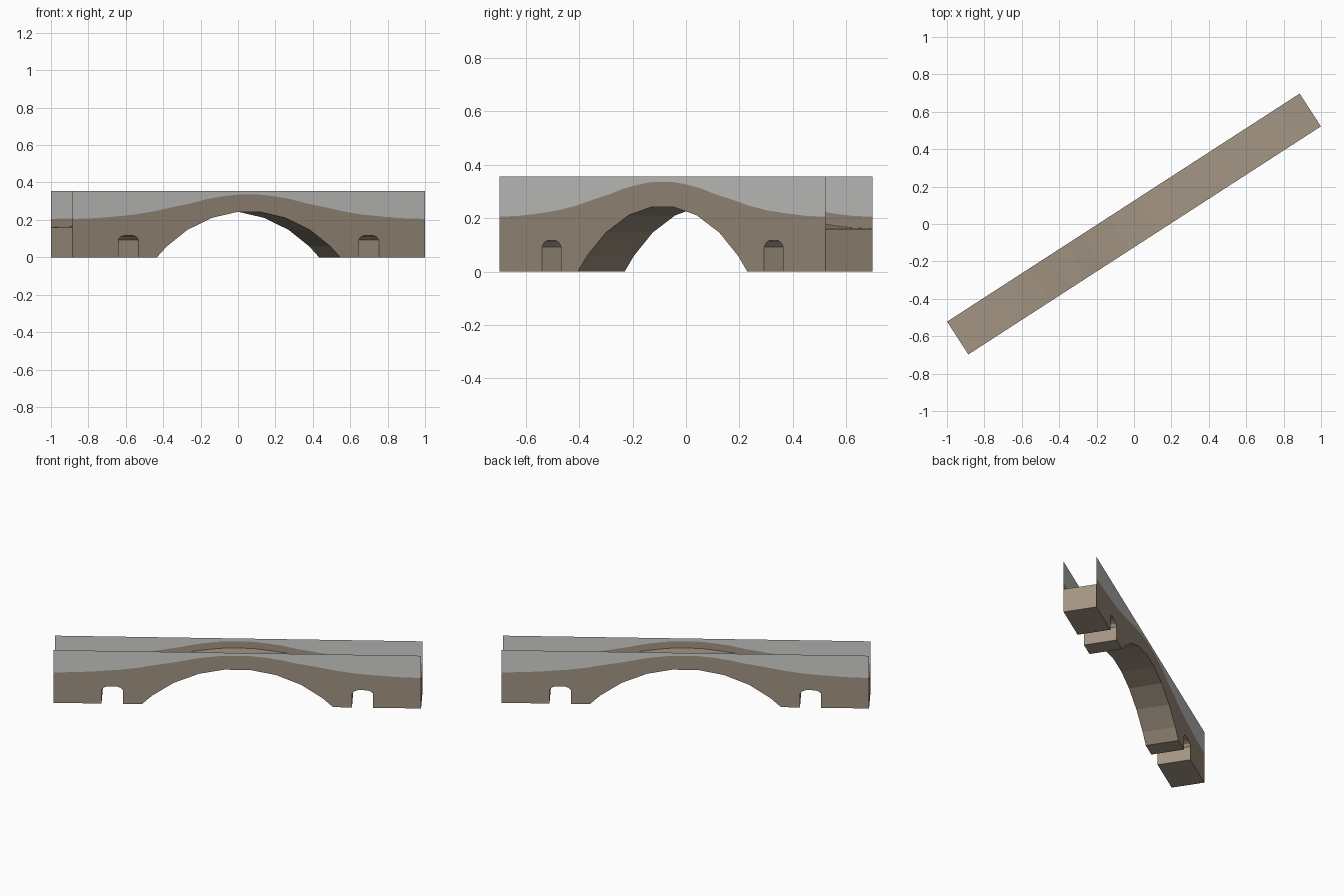
import bpy, bmesh, math

if "Cube" in bpy.data.objects:
    bpy.data.objects.remove(bpy.data.objects["Cube"])

ANGLE = math.radians(32.9)
HALF_LEN, HALF_W, TOP = 1.1225, 0.1045, 0.355
BAND = 0.045  # masonry band of the parapet above the deck


def material(name, rgb):
    m = bpy.data.materials.new(name)
    m.diffuse_color = (*rgb, 1)
    m.use_nodes = True
    m.node_tree.nodes["Principled BSDF"].inputs["Base Color"].default_value = m.diffuse_color
    return m


stone = material("brown stone", (0.37, 0.30, 0.23))
rail = material("pale grey rail", (0.64, 0.64, 0.63))


def finish(name, bm, mats):
    me = bpy.data.meshes.new(name)
    bm.to_mesh(me)
    bm.free()
    for m in mats:
        me.materials.append(m)
    ob = bpy.data.objects.new(name, me)
    ob.rotation_euler.z = ANGLE
    bpy.context.collection.objects.link(ob)
    return ob


def mirrored(half):
    """Profile listed from centre outwards -> full left-to-right profile."""
    return [(-u, z) for u, z in reversed(half)] + [p for p in half if p[0] > 0]


# Humped deck line, from the crown to the end
deck = mirrored([(0, 0.291), (0.09, 0.289), (0.18, 0.279), (0.27, 0.265),
                 (0.36, 0.245), (0.48, 0.224), (0.60, 0.201), (0.72, 0.184),
                 (0.86, 0.172), (0.98, 0.164), (HALF_LEN, 0.160)])

# Underside: main arch, then a small flood arch and pier feet on each side
R = 0.821
main = [(u, 0.245 - R + math.sqrt(R * R - u * u)) for u in (0.08, 0.235, 0.39, 0.52)]
small = [(0.765 + du, z) for du, z in
         ((-0.065, 0), (-0.065, 0.092), (-0.052, 0.108), (-0.028, 0.117),
          (0.028, 0.117), (0.052, 0.108), (0.065, 0.092), (0.065, 0))]
under = mirrored(main + [(0.584, 0)] + small + [(HALF_LEN, 0)])

# Bridge body: profile extruded across the width
bm = bmesh.new()
face = bm.faces.new([bm.verts.new((u, -HALF_W, z)) for u, z in under + deck[::-1]])
ext = bmesh.ops.extrude_face_region(bm, geom=[face], use_keep_orig=True)
bmesh.ops.translate(bm, vec=(0, 2 * HALF_W, 0),
                    verts=[g for g in ext["geom"] if isinstance(g, bmesh.types.BMVert)])
bmesh.ops.recalc_face_normals(bm, faces=bm.faces)
finish("bridge_body", bm, [stone])

# Thin parapets: stone band following the deck, grey rail up to a level top
for name, side in (("front_parapet", -1), ("back_parapet", 1)):
    bm = bmesh.new()
    rows = [[bm.verts.new((u, side * HALF_W, z)) for z in (d, d + BAND, TOP)]
            for u, d in deck]
    for a, b in zip(rows, rows[1:]):
        for k in range(2):
            quad = [a[k], b[k], b[k + 1], a[k + 1]]
            f = bm.faces.new(quad if side < 0 else quad[::-1])
            f.material_index = k
    finish(name, bm, [stone, rail])
